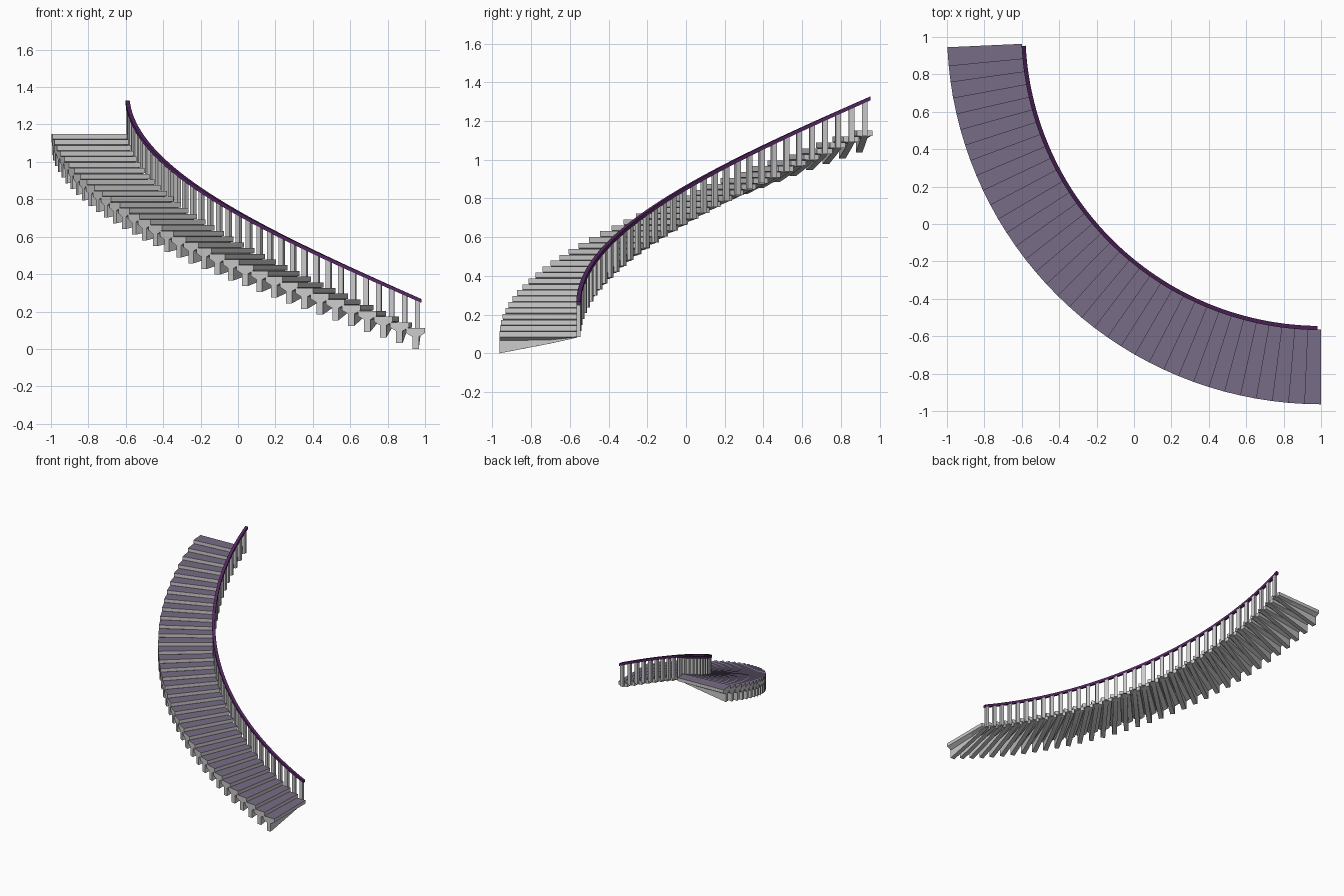
import bpy
from math import radians, sin, cos

if "Cube" in bpy.data.objects:
    bpy.data.objects.remove(bpy.data.objects["Cube"])

CX, CY = 1.0, 1.036            # centre of the stair arc
R_OUT, R_IN, R_RAIL = 2.0, 1.6, 1.592
N = 35
FIRST, STEP = 1.45, 2.485      # degrees swept from the foot of the stair
RISE = (1.15 - 0.112) / (N - 1)
TOP, SLAB = 0.112, 0.027


def material(name, color):
    m = bpy.data.materials.new(name)
    m.diffuse_color = color
    m.use_nodes = True
    m.node_tree.nodes["Principled BSDF"].inputs["Base Color"].default_value = m.diffuse_color
    return m


purple = material("tread_purple", (0.19, 0.15, 0.24, 1))
dark_purple = material("rail_purple", (0.09, 0.02, 0.12, 1))
grey = material("plain_grey", (0.8, 0.8, 0.8, 1))


def loft(name, sections, mats):
    """Skin equal-length closed sections and cap both ends."""
    n = len(sections[0])
    verts = [p for s in sections for p in s]
    faces = [tuple(range(n)),
             tuple(reversed(range(len(verts) - n, len(verts))))]
    for k in range(len(sections) - 1):
        for i in range(n):
            j = (i + 1) % n
            faces.append((k * n + j, k * n + i, (k + 1) * n + i, (k + 1) * n + j))
    me = bpy.data.meshes.new(name)
    me.from_pydata(verts, [], faces)
    for m in mats:
        me.materials.append(m)
    me.validate()
    # consistent outward normals
    import bmesh
    bm = bmesh.new()
    bm.from_mesh(me)
    bmesh.ops.recalc_face_normals(bm, faces=bm.faces)
    bm.to_mesh(me)
    bm.free()
    return me


def place(name, mesh, loc=(0, 0, 0), rot=0):
    ob = bpy.data.objects.new(name, mesh)
    ob.location = loc
    ob.rotation_euler.z = rot
    bpy.context.collection.objects.link(ob)
    return ob


# Tread: wedge slab on a flared, tapering web (built pointing along -y)
def tread_section(r, flare_z, web_z):
    w, s = r * sin(radians(1.45)), 0.017
    b = TOP - SLAB
    half = [(w, TOP), (w, b), (s, flare_z), (s, web_z)]
    pts = half + [(-x, z) for x, z in reversed(half)]
    return [(x, -r * cos(radians(1.45)), z) for x, z in pts]


tread_mesh = loft("tread", [tread_section(R_OUT, 0.065, 0.0),
                            tread_section(1.74, 0.069, 0.05),
                            tread_section(R_IN, 0.083, 0.081)], [grey, purple])
for p in tread_mesh.polygons:
    if p.normal.z > 0.9:
        p.material_index = 1


# Handrail height above the floor at a swept angle
def rail_z(a):
    return 0.266 + (a - FIRST) * RISE / STEP


# Baluster: square post on the inner end of a tread
def square(z, h=0.014):
    return [(x, -R_RAIL + y, z) for x, y in ((-h, -h * .75), (h, -h * .75), (h, h * .75), (-h, h * .75))]


post_mesh = loft("baluster", [square(TOP - SLAB), square(rail_z(FIRST))], [grey])

for i in range(N):
    a = -radians(FIRST + i * STEP)
    loc = (CX, CY, i * RISE)
    place(f"tread_{i + 1}", tread_mesh, loc, a)
    place(f"baluster_{i + 1}", post_mesh, loc, a)

# Handrail: rectangular section swept along the helix
SEG = 70
sections = []
for k in range(SEG + 1):
    a = 0.7 + k * 86.3 / SEG
    t = radians(a)
    sections.append([(CX - (R_RAIL + dr) * sin(t), CY - (R_RAIL + dr) * cos(t), rail_z(a) + dz)
                     for dr, dz in ((-.011, -.01), (.011, -.01), (.011, .01), (-.011, .01))])
rail = place("handrail", loft("handrail", sections, [dark_purple]))
bpy.context.view_layer.objects.active = rail
rail.select_set(True)
bpy.ops.object.shade_smooth_by_angle()
